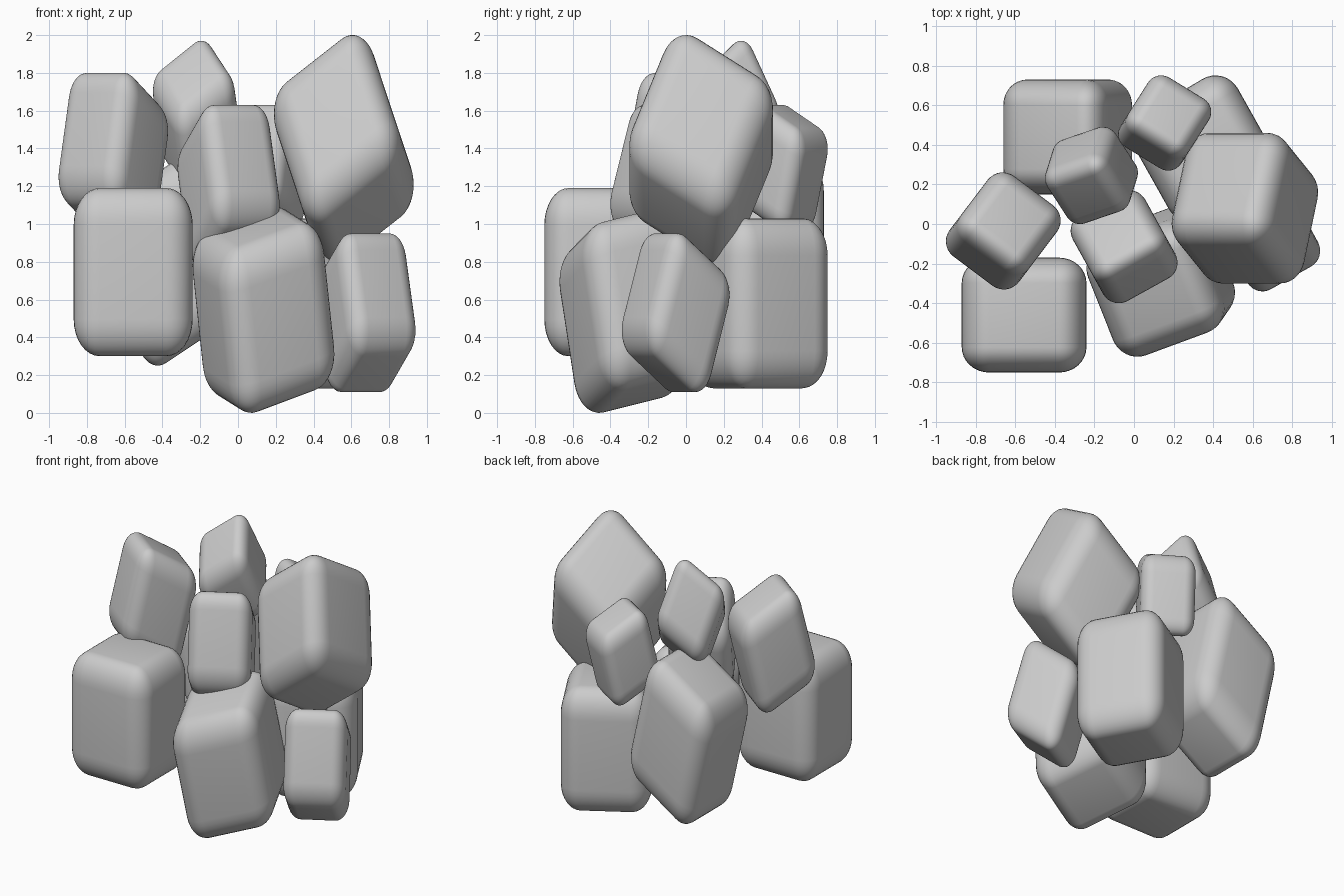
import bpy, bmesh
from math import radians
from mathutils import Euler, Vector

if "Cube" in bpy.data.objects:
    bpy.data.objects.remove(bpy.data.objects["Cube"])


def rounded_block(name, x, y, z, rot=(0, 0, 0), radius=0.22):
    """Rounded cube, turned by rot (degrees), then stretched to fill the x/y/z ranges."""
    bm = bmesh.new()
    bmesh.ops.create_cube(bm, size=1)
    bmesh.ops.bevel(bm, geom=bm.edges[:], offset=radius, segments=8,
                    profile=0.5, affect='EDGES')
    bm.transform(Euler([radians(a) for a in rot]).to_matrix().to_4x4())
    ranges = (x, y, z)
    for i in range(3):
        lo = min(v.co[i] for v in bm.verts)
        hi = max(v.co[i] for v in bm.verts)
        k = (ranges[i][1] - ranges[i][0]) / (hi - lo)
        for v in bm.verts:
            v.co[i] = (v.co[i] - (lo + hi) / 2) * k
    for f in bm.faces:
        f.smooth = True
    mesh = bpy.data.meshes.new(name)
    bm.to_mesh(mesh)
    bm.free()
    ob = bpy.data.objects.new(name, mesh)
    ob.location = Vector([(r[0] + r[1]) / 2 for r in ranges])
    bpy.context.collection.objects.link(ob)
    return ob


# lower ring of large blocks
rounded_block("lower_front_left_block", (-0.87, -0.24), (-0.75, -0.17), (0.30, 1.19))
rounded_block("lower_front_block", (-0.24, 0.51), (-0.67, 0.10), (0.0, 1.09), (9, -13, 20))
rounded_block("lower_right_block", (0.41, 0.94), (-0.34, 0.23), (0.11, 0.95), (-26, 0, 29))
rounded_block("lower_back_right_block", (-0.01, 0.71), (0.01, 0.75), (0.13, 1.03), (0, 0, 30))
rounded_block("lower_back_left_block", (-0.66, -0.01), (0.15, 0.73), (0.25, 1.38), (0, -21, 0))

# upper ring of blocks
rounded_block("upper_left_block", (-0.95, -0.37), (-0.33, 0.26), (0.94, 1.80), (-21, 0, -37))
rounded_block("upper_front_block", (-0.32, 0.22), (-0.40, 0.17), (0.77, 1.63), (-26, 0, 29))
rounded_block("upper_right_block", (0.19, 0.93), (-0.30, 0.46), (0.79, 2.0), (-27, -27, 0))
rounded_block("upper_middle_block", (-0.45, 0.02), (0.0, 0.49), (1.16, 1.97), (30, -25, 19))
rounded_block("upper_back_block", (-0.08, 0.39), (0.27, 0.75), (0.97, 1.63), (-20, 0, -32))
